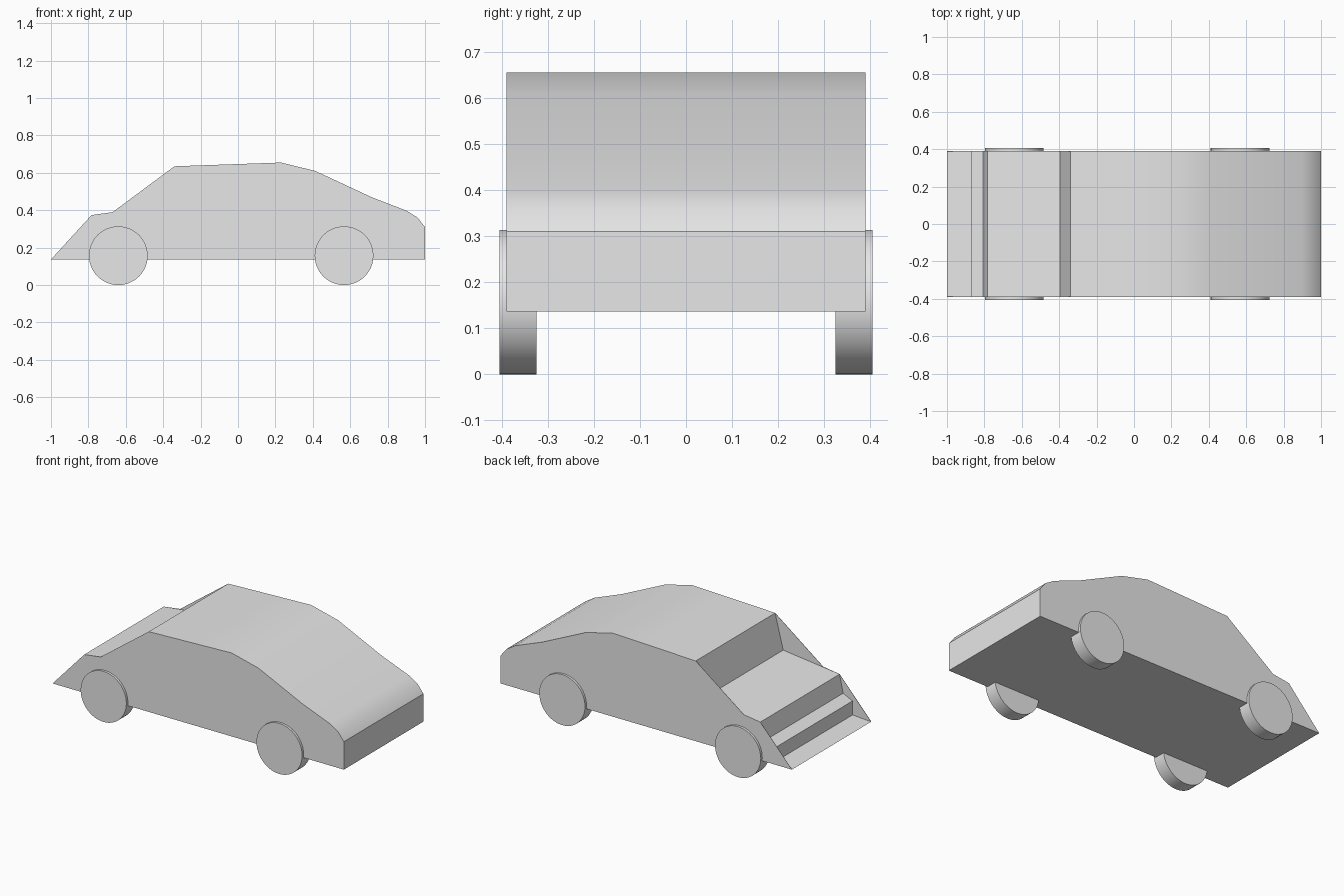
import bpy
import bmesh
import math
from mathutils import Matrix

cube = bpy.data.objects.get("Cube")
if cube:
    bpy.data.objects.remove(cube, do_unlink=True)

grey = bpy.data.materials.new("plain_grey")
grey.use_nodes = True
colour = (0.8, 0.8, 0.8, 1)
grey.diffuse_color = colour
grey.node_tree.nodes["Principled BSDF"].inputs["Base Color"].default_value = colour

HALF_WIDTH = 0.39
PANEL = 0.002


def finish(name, bm):
    bmesh.ops.recalc_face_normals(bm, faces=bm.faces)
    mesh = bpy.data.meshes.new(name)
    bm.to_mesh(mesh)
    bm.free()
    mesh.materials.append(grey)
    obj = bpy.data.objects.new(name, mesh)
    bpy.context.collection.objects.link(obj)
    bpy.ops.object.select_all(action="DESELECT")
    obj.select_set(True)
    bpy.context.view_layer.objects.active = obj
    bpy.ops.object.shade_smooth_by_angle(angle=math.radians(30))
    return obj


def prism(name, profile, y0, y1):
    """Extrude an (x, z) outline from y0 to y1."""
    bm = bmesh.new()
    face = bm.faces.new([bm.verts.new((x, y0, z)) for x, z in profile])
    out = bmesh.ops.extrude_face_region(bm, geom=[face])
    moved = [v for v in out["geom"] if isinstance(v, bmesh.types.BMVert)]
    bmesh.ops.translate(bm, verts=moved, vec=(0, y1 - y0, 0))
    return finish(name, bm)


def wheel(name, x, y):
    bm = bmesh.new()
    place = Matrix.Translation((x, y, 0.157)) @ Matrix.Rotation(math.pi / 2, 4, "X")
    bmesh.ops.create_cone(bm, cap_ends=True, segments=48, radius1=0.157,
                          radius2=0.157, depth=0.081, matrix=place)
    return finish(name, bm)


# Roof, windscreen, bonnet and nose, from rear roof edge to the nose bottom
top_line = [(-0.34, 0.635), (0, 0.647), (0.23, 0.655), (0.414, 0.61), (0.714, 0.47),
            (0.9, 0.398), (0.96, 0.361), (1, 0.31), (1, 0.137)]
# Recessed rear window, boot lid and stepped bumper
rear_steps = [(-1, 0.137), (-0.872, 0.145), (-0.872, 0.232), (-0.807, 0.262),
              (-0.783, 0.374), (-0.396, 0.42)]
# Sloping outline of the side panels at the rear
rear_side = [(-1, 0.137), (-0.783, 0.374), (-0.67, 0.39)]

inner = HALF_WIDTH - PANEL
prism("body_core", rear_steps + top_line, -inner, inner)
for side, sign in (("front", -1), ("back", 1)):
    prism(side + "_side_panel", rear_side + top_line, sign * inner, sign * HALF_WIDTH)
    for end, x in (("nose", 0.567), ("tail", -0.64)):
        wheel(f"{side}_{end}_wheel", x, sign * 0.3645)
